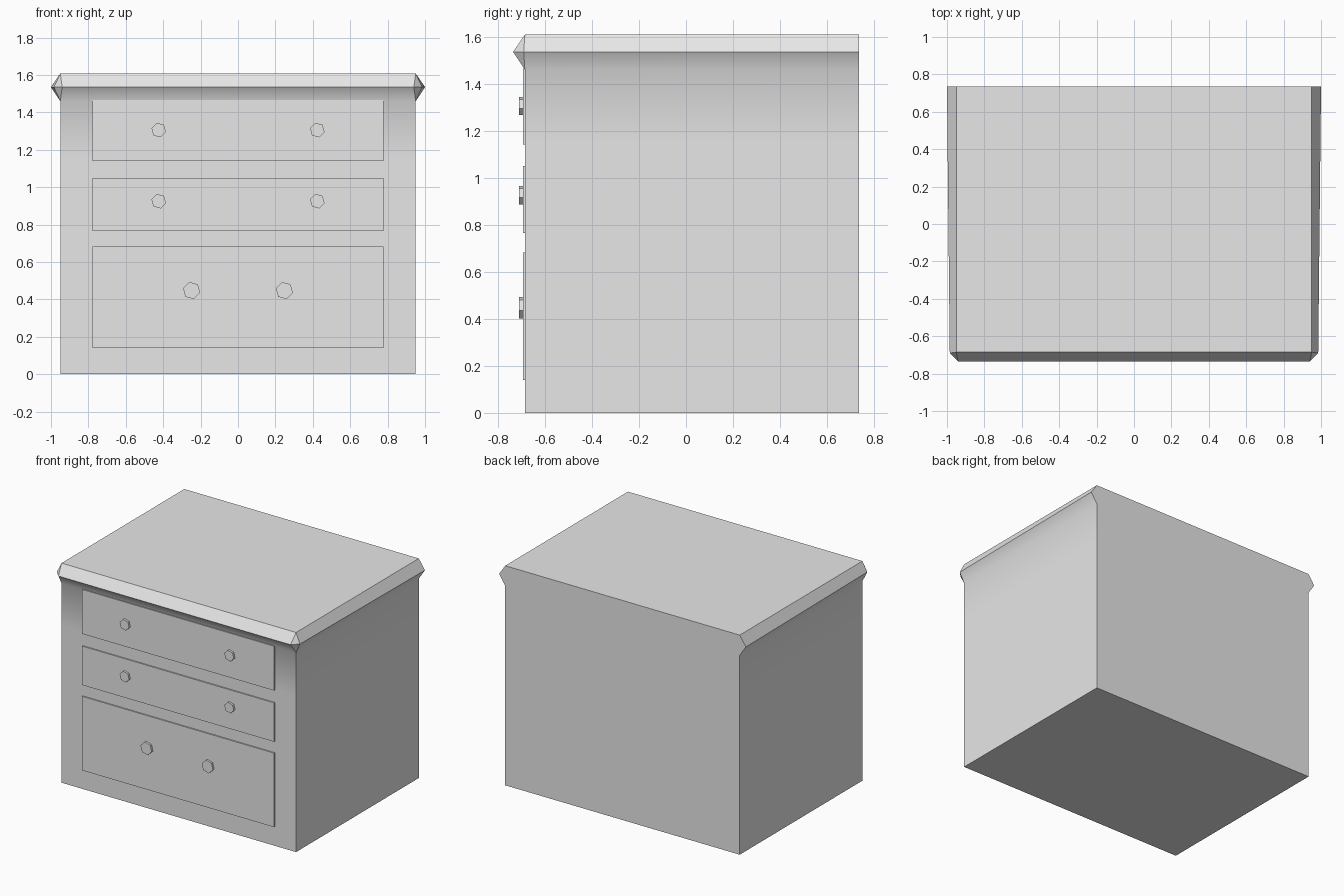
import bpy, bmesh, math
from mathutils import Matrix

if "Cube" in bpy.data.objects:
    bpy.data.objects.remove(bpy.data.objects["Cube"])

grey = bpy.data.materials.new("light_grey")
grey.diffuse_color = (0.8, 0.8, 0.8, 1)
grey.use_nodes = True
grey.node_tree.nodes["Principled BSDF"].inputs["Base Color"].default_value = grey.diffuse_color


def finish(name, bm):
    bmesh.ops.remove_doubles(bm, verts=bm.verts, dist=1e-4)
    bmesh.ops.recalc_face_normals(bm, faces=bm.faces)
    mesh = bpy.data.meshes.new(name)
    bm.to_mesh(mesh)
    bm.free()
    mesh.materials.append(grey)
    obj = bpy.data.objects.new(name, mesh)
    bpy.context.collection.objects.link(obj)
    return obj


BACK, FRONT = 0.735, -0.685

# Cabinet: stacked outlines, flaring into a clipped-corner moulding at the top
# (height, half width at back, half width at front, corner inset, side depth, front depth)
levels = [
    (0.0, 0.95, 0.95, 0.95, FRONT, FRONT),
    (1.15, 0.95, 0.95, 0.95, FRONT, FRONT),
    (1.46, 0.95, 0.95, 0.95, FRONT, FRONT),
    (1.535, 1.0, 0.985, 0.94, -0.69, -0.735),
    (1.608, 0.95, 0.95, 0.95, FRONT, FRONT),
]
bm = bmesh.new()
rings = []
for z, back, side, inset, y_side, y_front in levels:
    half = [(back, BACK), (side, y_side), (inset, y_front)]
    outline = half + [(-x, y) for x, y in reversed(half)]
    rings.append([bm.verts.new((x, y, z)) for x, y in outline])
for low, high in zip(rings, rings[1:]):
    for i in range(6):
        j = (i + 1) % 6
        bm.faces.new((low[i], low[j], high[j], high[i]))
bm.faces.new(rings[0])
bm.faces.new(rings[-1])
cabinet = finish("cabinet", bm)
bpy.context.view_layer.objects.active = cabinet
cabinet.select_set(True)
bpy.ops.object.shade_smooth_by_angle(angle=math.radians(40))

# Drawer fronts with six-sided knobs
# (name, bottom, top, knob height, knob offset, knob radius)
drawers = [
    ("bottom_drawer", 0.14, 0.682, 0.447, 0.248, 0.047),
    ("middle_drawer", 0.765, 1.05, 0.925, 0.424, 0.04),
    ("top_drawer", 1.14, 1.465, 1.305, 0.424, 0.04),
]
for name, z0, z1, knob_z, knob_x, radius in drawers:
    bm = bmesh.new()
    place = Matrix.Translation((0, -0.684, (z0 + z1) / 2)) @ Matrix.Diagonal((1.555, 0.02, z1 - z0, 1))
    bmesh.ops.create_cube(bm, size=1, matrix=place)
    finish(name, bm)
    for side, sign in (("left", -1), ("right", 1)):
        bm = bmesh.new()
        place = (Matrix.Translation((sign * knob_x, -0.697, knob_z))
                 @ Matrix.Rotation(math.radians(90), 4, 'X')
                 @ Matrix.Rotation(math.radians(15), 4, 'Z'))
        bmesh.ops.create_cone(bm, cap_ends=True, segments=6, radius1=radius,
                              radius2=radius, depth=0.024, matrix=place)
        finish(f"{name}_{side}_knob", bm)
